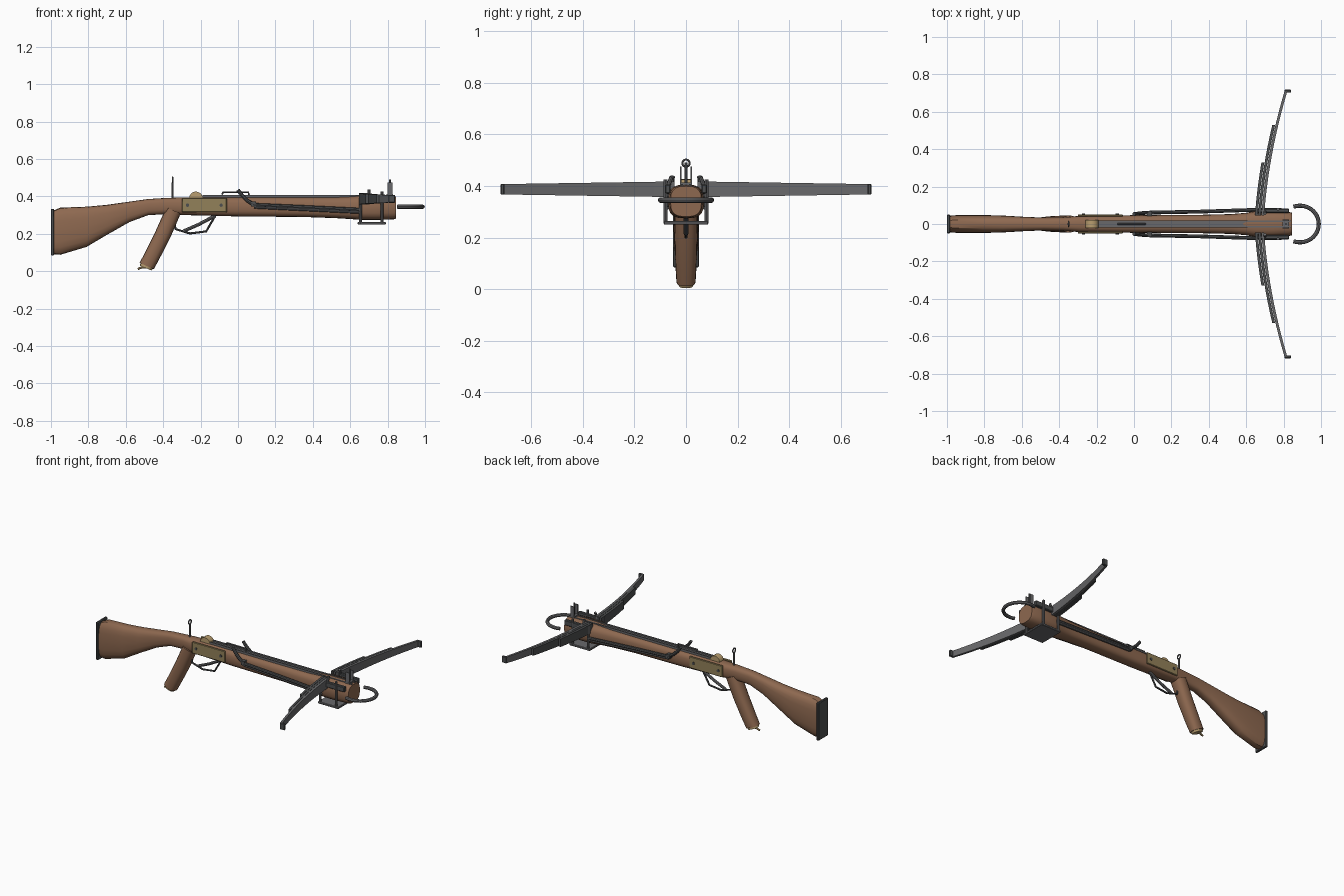
import bpy, bmesh, math
from mathutils import Vector

cube = bpy.data.objects.get("Cube")
if cube:
    bpy.data.objects.remove(cube)


def material(name, rgb):
    m = bpy.data.materials.new(name)
    m.use_nodes = True
    m.diffuse_color = (*rgb, 1)
    m.node_tree.nodes["Principled BSDF"].inputs["Base Color"].default_value = (*rgb, 1)
    return m


WOOD = material("walnut wood", (0.27, 0.14, 0.08))
STEEL = material("steel", (0.14, 0.14, 0.145))
DARK = material("dark steel", (0.075, 0.078, 0.08))
BRASS = material("aged brass", (0.29, 0.22, 0.10))
BRIGHT = material("bright brass", (0.48, 0.34, 0.16))


def add_object(name, mesh, mat):
    mesh.materials.clear()
    mesh.materials.append(mat)
    mesh.shade_smooth()
    mesh.set_sharp_from_angle(angle=math.radians(32))
    ob = bpy.data.objects.new(name, mesh)
    bpy.context.collection.objects.link(ob)
    return ob


def finish(name, bm, mat):
    bmesh.ops.recalc_face_normals(bm, faces=bm.faces)
    mesh = bpy.data.meshes.new(name)
    bm.to_mesh(mesh)
    bm.free()
    return add_object(name, mesh, mat)


def loft(name, rings, mat):
    """Skin a list of point rings and cap both ends."""
    bm = bmesh.new()
    loops = [[bm.verts.new(p) for p in ring] for ring in rings]
    n = len(loops[0])
    for a, b in zip(loops, loops[1:]):
        for i in range(n):
            j = (i + 1) % n
            bm.faces.new((a[i], a[j], b[j], b[i]))
    bm.faces.new(loops[0])
    bm.faces.new(loops[-1])
    return finish(name, bm, mat)


def box(name, x, y, z, mat, bevel=0.0):
    """Box from (min, max) pairs on each axis."""
    bm = bmesh.new()
    bmesh.ops.create_cube(bm, size=1)
    for v in bm.verts:
        v.co = Vector([(lo + hi) / 2 + c * (hi - lo) for c, (lo, hi) in zip(v.co, (x, y, z))])
    if bevel:
        bmesh.ops.bevel(bm, geom=bm.edges[:], offset=bevel, segments=1, affect='EDGES')
    return finish(name, bm, mat)


def rod(name, points, radius, mat, closed=False):
    """Round bar following a path."""
    cu = bpy.data.curves.new(name, 'CURVE')
    cu.dimensions = '3D'
    cu.bevel_depth = radius
    cu.bevel_resolution = 2
    cu.use_fill_caps = True
    sp = cu.splines.new('POLY')
    sp.points.add(len(points) - 1)
    for p, co in zip(sp.points, points):
        p.co = (*co, 1)
    sp.use_cyclic_u = closed
    tmp = bpy.data.objects.new(name + "_path", cu)
    mesh = bpy.data.meshes.new_from_object(tmp)
    bpy.data.objects.remove(tmp)
    return add_object(name, mesh, mat)


def drum(name, x, y0, y1, z, radius, mat, n=20):
    """Cylinder lying across the stock."""
    turn = [2 * math.pi * i / n for i in range(n)]
    return loft(name, [[(x + radius * math.cos(t), y, z + radius * math.sin(t)) for t in turn]
                       for y in (y0, y1)], mat)


def oval(n=20, power=0.7):
    """Rounded-square outline in the unit square."""
    pts = []
    for i in range(n):
        c, s = math.cos(2 * math.pi * i / n), math.sin(2 * math.pi * i / n)
        pts.append((math.copysign(abs(c) ** power, c), math.copysign(abs(s) ** power, s)))
    return pts


# Wooden stock: x, bottom, top, half width
sections = [
    (-0.985, 0.09, 0.325, 0.045), (-0.95, 0.088, 0.34, 0.047), (-0.81, 0.13, 0.345, 0.048),
    (-0.70, 0.195, 0.355, 0.045), (-0.58, 0.263, 0.372, 0.038), (-0.48, 0.30, 0.386, 0.034),
    (-0.38, 0.305, 0.392, 0.036), (-0.28, 0.30, 0.395, 0.044), (0.0, 0.293, 0.395, 0.047),
    (0.35, 0.29, 0.395, 0.049), (0.52, 0.284, 0.396, 0.053), (0.60, 0.279, 0.40, 0.06),
    (0.65, 0.275, 0.404, 0.069), (0.74, 0.274, 0.405, 0.07), (0.83, 0.277, 0.403, 0.064),
    (0.845, 0.281, 0.399, 0.06)]
loft("stock", [[(x, w * u, (lo + hi) / 2 + (hi - lo) / 2 * v) for u, v in oval()]
               for x, lo, hi, w in sections], WOOD)
box("butt_plate", (-1.0, -0.983), (-0.05, 0.05), (0.084, 0.334), DARK, 0.004)

# Pistol grip with its brass cap
grip = [(-0.345, 0.325, 0.042, 0.046), (-0.40, 0.20, 0.043, 0.044),
        (-0.455, 0.09, 0.042, 0.041), (-0.488, 0.028, 0.042, 0.037)]
slant = Vector((0.92, 0, -0.39))


def grip_ring(x, z, depth, width):
    return [Vector((x, width * v, z)) + slant * depth * u for u, v in oval(16, 0.8)]


loft("grip", [grip_ring(*g) for g in grip], WOOD)
loft("grip_cap", [grip_ring(-0.488, 0.028, 0.036, 0.031), grip_ring(-0.494, 0.017, 0.034, 0.029)], BRIGHT)
rod("cap_hook", [(-0.49, 0, 0.02), (-0.515, 0, 0.02), (-0.536, 0, 0.012)], 0.006, BRIGHT)

# Lock plates, rivets and release nut
for side, s in (("left", 1), ("right", -1)):
    box(f"lock_plate_{side}", (-0.30, -0.06), sorted((s * 0.04, s * 0.051)), (0.315, 0.391), BRASS, 0.003)
    for x in (-0.27, -0.09):
        drum(f"rivet_{side}", x, s * 0.049, s * 0.055, 0.353, 0.009, DARK, 12)
drum("release_nut", -0.225, -0.021, 0.021, 0.39, 0.036, BRIGHT)

# Trigger and guard
rod("trigger_guard", [(-0.35, 0, 0.30), (-0.333, 0, 0.225), (-0.257, 0, 0.202),
                      (-0.17, 0, 0.213), (-0.12, 0, 0.30)], 0.006, DARK)
rod("trigger", [(-0.12, 0, 0.298), (-0.21, 0, 0.25), (-0.29, 0, 0.215)], 0.009, STEEL)

# Bolt track and hold-down spring
box("track_bed", (-0.19, 0.63), (-0.019, 0.019), (0.38, 0.399), STEEL)
for side, s in (("left", 1), ("right", -1)):
    box(f"track_rail_{side}", (-0.19, 0.84), sorted((s * 0.012, s * 0.02)), (0.39, 0.407), STEEL)
rod("hold_down_spring", [(-0.085, 0, 0.41), (-0.08, 0, 0.423), (0.055, 0, 0.423), (0.06, 0, 0.40)], 0.005, STEEL)

# Sights
rod("rear_sight_post", [(-0.35, 0, 0.38), (-0.35, 0, 0.475)], 0.006, STEEL)
ring = [2 * math.pi * i / 20 for i in range(20)]
rod("rear_sight_ring", [(-0.35, 0.014 * math.cos(t), 0.488 + 0.014 * math.sin(t)) for t in ring],
    0.004, STEEL, True)
for side, s in (("left", 1), ("right", -1)):
    box(f"front_sight_ear_{side}", (0.80, 0.826), sorted((s * 0.017, s * 0.023)), (0.39, 0.475), STEEL)
box("front_sight_base", (0.795, 0.83), (-0.024, 0.024), (0.39, 0.413), STEEL)
rod("front_sight_blade", [(0.813, 0, 0.40), (0.813, 0, 0.49)], 0.005, STEEL)

# Cocking levers along both sides
for side, s in (("left", 1), ("right", -1)):
    path = [(0.0, 0.053, 0.435), (0.022, 0.056, 0.405), (0.05, 0.059, 0.378), (0.085, 0.061, 0.355),
            (0.35, 0.066, 0.343), (0.66, 0.076, 0.328)]
    rod(f"cocking_lever_{side}", [(x, s * y, z) for x, y, z in path], 0.010, DARK)
    rod(f"lever_brace_{side}", [(0.085, s * 0.06, 0.343), (0.66, s * 0.075, 0.315)], 0.008, STEEL)
    box(f"lever_lug_{side}", (0.07, 0.095), sorted((s * 0.035, s * 0.07)), (0.345, 0.372), DARK)

# Stacked spring leaves of the bow: (name, reach, offset back)
leaves = [("main", 0.71, 0.0), ("middle", 0.53, 0.017), ("short", 0.33, 0.034)]
for side, s in (("left", 1), ("right", -1)):
    for name, reach, back in leaves:
        rings = []
        for i in range(13):
            y = 0.045 + (reach - 0.045) * i / 12
            x = 0.685 + 0.06 * y + 0.168 * y * y - back
            h = 0.031 - 0.011 * y / 0.71
            t = 0.0075
            rings.append([(x - t, s * y, 0.387 - h), (x + t, s * y, 0.387 - h),
                          (x + t, s * y, 0.387 + h), (x - t, s * y, 0.387 + h)])
        loft(f"bow_leaf_{name}_{side}", rings, STEEL if name == "main" else DARK)
    box(f"bow_tip_{side}", (0.805, 0.84), sorted((s * 0.703, s * 0.718)), (0.366, 0.408), DARK, 0.003)

# Bow clamp: bottom plate, bolts and cheeks
box("clamp_plate", (0.64, 0.79), (-0.086, 0.086), (0.25, 0.264), STEEL, 0.003)
for side, s in (("left", 1), ("right", -1)):
    for x, top in ((0.655, 0.415), (0.77, 0.425)):
        rod(f"clamp_bolt_{side}", [(x, s * 0.079, 0.255), (x, s * 0.079, top)], 0.008, STEEL)
    box(f"clamp_cheek_{side}", (0.65, 0.83), sorted((s * 0.06, s * 0.082)), (0.37, 0.405), DARK, 0.004)
    rod(f"clamp_hook_{side}", [(0.70, s * 0.075, 0.37), (0.70, s * 0.066, 0.41), (0.70, s * 0.056, 0.435)],
        0.008, STEEL)

# Foot stirrup at the nose
arc = [math.radians(-110 + 220 * i / 24) for i in range(25)]
rod("stirrup", [(0.887 + 0.101 * math.cos(t), 0.098 * math.sin(t), 0.345) for t in arc], 0.011, STEEL)
